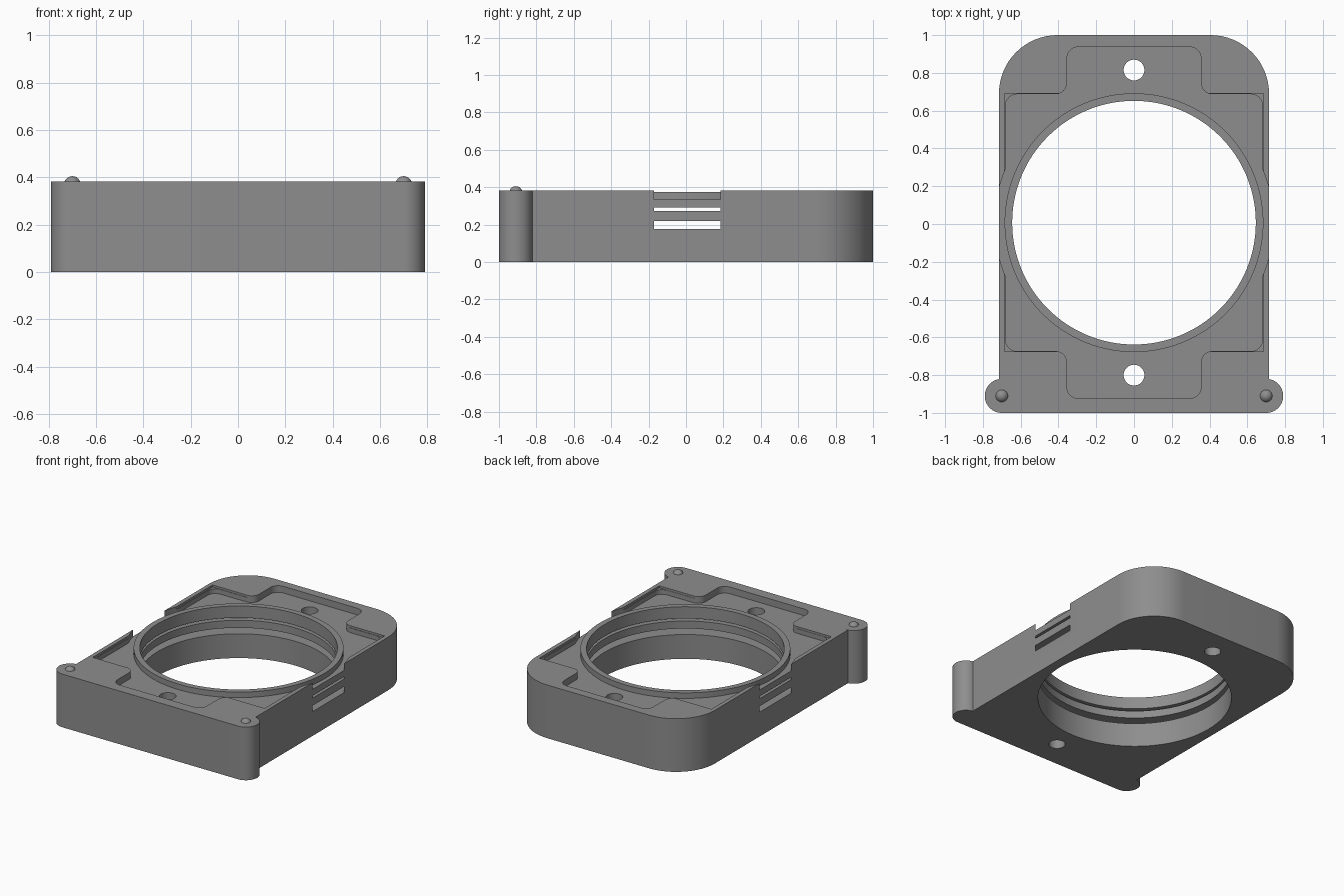
import bpy, bmesh, math
from mathutils import Vector

if "Cube" in bpy.data.objects:
    bpy.data.objects.remove(bpy.data.objects["Cube"], do_unlink=True)

grey = bpy.data.materials.new("mid grey")
grey.use_nodes = True
colour = (0.27, 0.27, 0.27, 1)
grey.diffuse_color = colour
grey.node_tree.nodes["Principled BSDF"].inputs["Base Color"].default_value = colour

TOP, FLOOR, CY = 0.383, 0.335, 0.007
BORE, LIP, GROOVE = 0.645, 0.685, 0.737


def rounded(corners, steps=10):
    """Closed outline from (x, y, fillet radius) corners."""
    out = []
    n = len(corners)
    for i, (x, y, r) in enumerate(corners):
        p = Vector((x, y))
        if r == 0:
            out.append(p)
            continue
        a = (Vector(corners[i - 1][:2]) - p).normalized()
        b = (Vector(corners[(i + 1) % n][:2]) - p).normalized()
        half = a.angle(b) / 2
        centre = p + (a + b).normalized() * r / math.sin(half)
        start = p + a * r / math.tan(half) - centre
        end = p + b * r / math.tan(half) - centre
        sweep = start.angle_signed(end)
        for k in range(steps + 1):
            t = -sweep * k / steps
            c, s = math.cos(t), math.sin(t)
            out.append(centre + Vector((start.x * c - start.y * s, start.x * s + start.y * c)))
    return out


def circle(r, x=0, y=CY, n=128):
    return [Vector((x + r * math.cos(math.tau * i / n), y + r * math.sin(math.tau * i / n)))
            for i in range(n)]


def prism(name, outline, z0, z1):
    bm = bmesh.new()
    face = bm.faces.new([bm.verts.new((p.x, p.y, z0)) for p in outline])
    top = bmesh.ops.extrude_face_region(bm, geom=[face])["geom"]
    bmesh.ops.translate(bm, vec=(0, 0, z1 - z0),
                        verts=[g for g in top if isinstance(g, bmesh.types.BMVert)])
    bmesh.ops.recalc_face_normals(bm, faces=bm.faces)
    mesh = bpy.data.meshes.new(name)
    bm.to_mesh(mesh)
    bm.free()
    mesh.materials.append(grey)
    ob = bpy.data.objects.new(name, mesh)
    bpy.context.collection.objects.link(ob)
    return ob


def combine(target, tool, operation):
    bpy.context.view_layer.objects.active = target
    mod = target.modifiers.new("bool", "BOOLEAN")
    mod.operation, mod.object, mod.solver = operation, tool, "EXACT"
    bpy.ops.object.modifier_apply(modifier=mod.name)
    bpy.data.objects.remove(tool, do_unlink=True)


def smooth(ob):
    bpy.ops.object.select_all(action="DESELECT")
    ob.select_set(True)
    bpy.context.view_layer.objects.active = ob
    bpy.ops.object.shade_smooth_by_angle(angle=math.radians(30))


# Housing outline: rounded back corners, round ears at the front
right = [(0.79, -1, 0.0899), (0.79, -0.82, 0.0899), (0.715, -0.82, 0), (0.715, 1, 0.31)]
left = [(-x, y, r) for x, y, r in reversed(right)]
body = prism("housing", rounded(right + left, 16), 0, TOP)

# Top pocket: wide middle with a tab at each end
quarter = [(0.68, 0.68, 0.06), (0.355, 0.68, 0.06), (0.355, 0.93, 0.06)]
back = quarter + [(-x, y, r) for x, y, r in reversed(quarter)]
front = [(-x, -y, r) for x, y, r in back]
pocket = [(x, y + CY, r) for x, y, r in back + front]
combine(body, prism("pocket_cutter", rounded(pocket), FLOOR, 0.6), "DIFFERENCE")

# Shallow square-cornered step around the pocket
step = [(0.685, 0.69, 0), (-0.685, 0.69, 0), (-0.685, -0.675, 0), (0.685, -0.675, 0)]
combine(body, prism("step_cutter", rounded(step), TOP - 0.015, 0.6), "DIFFERENCE")

# Round clearance that opens the side walls, then the bore
combine(body, prism("clearance_cutter", circle(GROOVE), FLOOR, 0.6), "DIFFERENCE")
combine(body, prism("bore_cutter", circle(BORE), -0.2, 0.6), "DIFFERENCE")

# Two inner grooves that break through the sides
for z0, z1 in ((0.175, 0.218), (0.272, 0.29)):
    combine(body, prism("groove_cutter", circle(GROOVE), z0, z1), "DIFFERENCE")

# Screw holes
for y in (0.815, -0.80):
    combine(body, prism("hole_cutter", circle(0.055, 0, y, 32), -0.2, 0.6), "DIFFERENCE")
smooth(body)

# Raised lip around the bore
lip = prism("bore_lip", circle(LIP), FLOOR, 0.375)
combine(lip, prism("lip_cutter", circle(BORE), 0, 0.6), "DIFFERENCE")
smooth(lip)

# Small domes on the ears
for side, x in (("left", 0.70), ("right", -0.70)):
    bpy.ops.mesh.primitive_uv_sphere_add(segments=24, ring_count=16, radius=0.035,
                                         location=(x, -0.91, 0.37))
    dome = bpy.context.object
    dome.name = side + "_dome"
    dome.data.materials.append(grey)
    smooth(dome)
